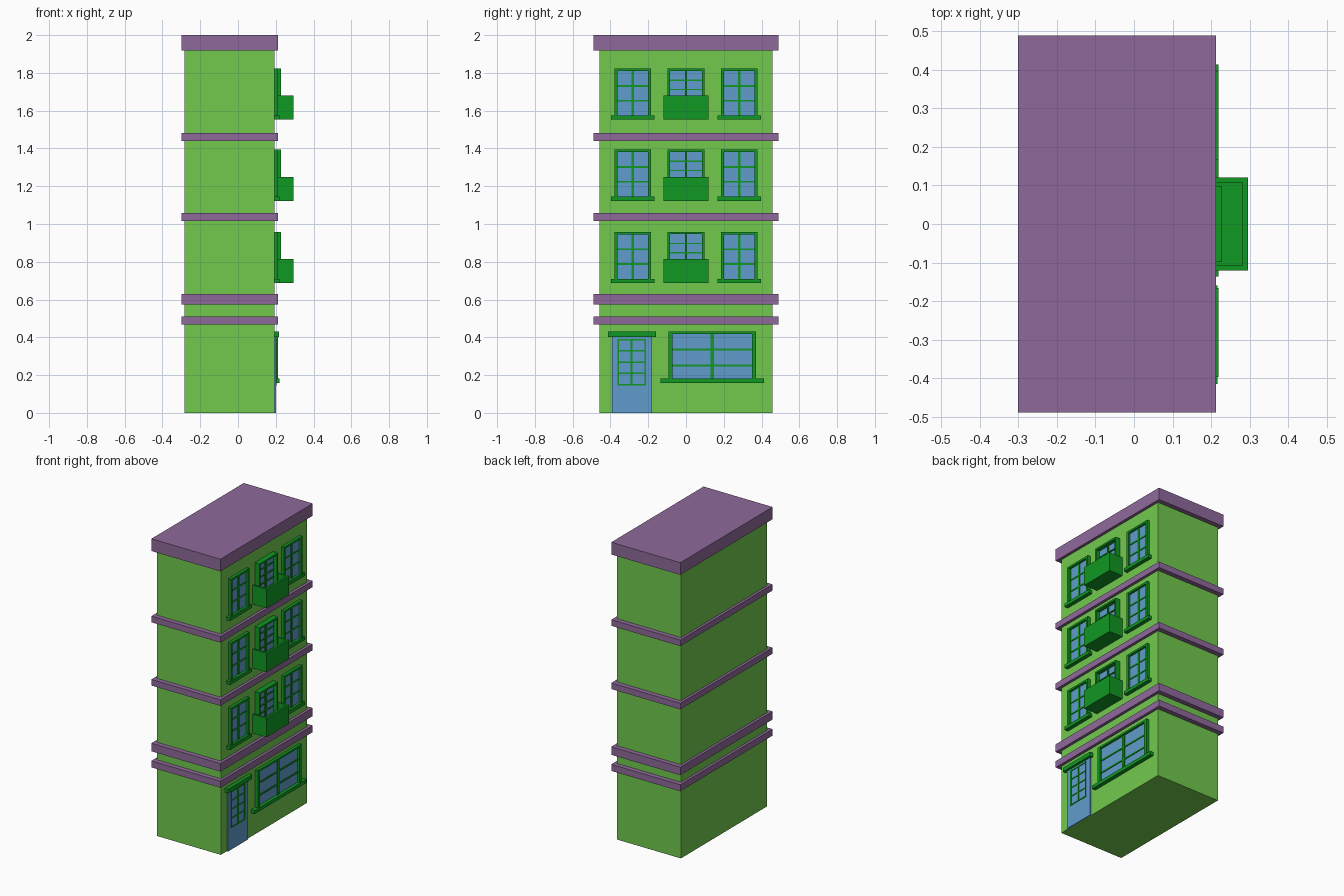
import bpy, bmesh

if "Cube" in bpy.data.objects:
    bpy.data.objects.remove(bpy.data.objects["Cube"])


def material(name, rgb):
    m = bpy.data.materials.new(name)
    m.diffuse_color = (*rgb, 1)
    m.use_nodes = True
    m.node_tree.nodes["Principled BSDF"].inputs["Base Color"].default_value = m.diffuse_color
    return m


WALL = material("lime wall", (0.168, 0.591, 0.076))
TRIM = material("purple trim", (0.275, 0.141, 0.328))
GREEN = material("dark green", (0.005, 0.314, 0.016))
BLUE = material("blue glass", (0.12, 0.333, 0.604))
FACE = 0.193  # x of the street wall


def boxes(name, mat, specs):
    """One object from boxes given as (x0, x1, y0, y1, z0, z1)."""
    bm = bmesh.new()
    for x0, x1, y0, y1, z0, z1 in specs:
        verts = bmesh.ops.create_cube(bm, size=1)["verts"]
        for v in verts:
            v.co.x = x1 if v.co.x > 0 else x0
            v.co.y = y1 if v.co.y > 0 else y0
            v.co.z = z1 if v.co.z > 0 else z0
    me = bpy.data.meshes.new(name)
    bm.to_mesh(me)
    bm.free()
    me.materials.append(mat)
    ob = bpy.data.objects.new(name, me)
    bpy.context.collection.objects.link(ob)
    return ob


def border(x, y0, y1, z0, z1, side, top):
    """Two jambs, a head and a bottom rail."""
    return [(FACE, x, y0, y0 + side, z0, z1), (FACE, x, y1 - side, y1, z0, z1),
            (FACE, x, y0 + side, y1 - side, z1 - top, z1),
            (FACE, x, y0 + side, y1 - side, z0, z0 + top)]


def bars(x, y0, y1, z0, z1, cols, rows, wide, thin):
    """Glazing bars dividing an opening into cols by rows panes."""
    out = []
    for i in range(1, cols):
        y = y0 + (y1 - y0) * i / cols
        out.append((FACE, x, y - wide / 2, y + wide / 2, z0, z1))
    for j in range(1, rows):
        z = z0 + (z1 - z0) * j / rows
        out.append((FACE, x - 0.001, y0, y1, z - thin / 2, z + thin / 2))
    return out


# Walls, cornice and floor bands
boxes("walls", WALL, [(-0.282, FACE, -0.457, 0.457, 0, 1.95)])
for name, z0, z1 in [("roof_cornice", 1.918, 2.0), ("upper_band", 1.44, 1.481),
                     ("middle_band", 1.016, 1.057), ("lower_band", 0.575, 0.629),
                     ("shop_band", 0.467, 0.511)]:
    boxes(name, TRIM, [(-0.3, 0.212, -0.489, 0.489, z0, z1)])

# Three upper floors
for floor, z in enumerate((0.687, 1.123, 1.552), 1):
    top = z + 0.271
    # Side windows with sills
    for side, y in (("left", -0.281), ("right", 0.281)):
        label = f"{side}_window_{floor}"
        a, b = y - 0.097, y + 0.097
        boxes(label + "_glass", BLUE, [(FACE, 0.198, a + 0.01, b - 0.01, z + 0.01, top - 0.01)])
        boxes(label + "_frame", GREEN, border(0.213, a, b, z + 0.01, top, 0.016, 0.013)
              + bars(0.203, a + 0.016, b - 0.016, z + 0.022, top - 0.013, 2, 3, 0.013, 0.01))
        boxes(label + "_sill", GREEN, [(FACE, 0.219, y - 0.115, y + 0.115, z, z + 0.022)])
    # Balcony window
    label = f"balcony_window_{floor}"
    boxes(label + "_glass", BLUE, [(FACE, 0.202, -0.09, 0.09, z + 0.005, top - 0.01)])
    boxes(label + "_frame", GREEN, border(0.228, -0.097, 0.097, z, top, 0.012, 0.012)
          + bars(0.21, -0.085, 0.085, z + 0.012, top - 0.012, 2, 5, 0.012, 0.007))
    # Open balcony: floor, two ends and a front
    boxes(f"balcony_{floor}", GREEN, [
        (FACE, 0.295, -0.12, 0.12, z, z + 0.015),
        (FACE, 0.295, -0.12, -0.107, z + 0.015, z + 0.127),
        (FACE, 0.295, 0.107, 0.12, z + 0.015, z + 0.127),
        (0.281, 0.295, -0.107, 0.107, z + 0.015, z + 0.127)])

# Street door with glazing grid and lintel
boxes("door", BLUE, [(FACE, 0.201, -0.393, -0.179, 0, 0.405)])
boxes("door_grid", GREEN, border(0.205, -0.362, -0.213, 0.145, 0.392, 0.008, 0.008)
      + bars(0.205, -0.358, -0.217, 0.15, 0.388, 2, 4, 0.01, 0.008))
boxes("door_lintel", GREEN, [(FACE, 0.217, -0.414, -0.159, 0.402, 0.43)])

# Shop window with sill
boxes("shop_glass", BLUE, [(FACE, 0.198, -0.085, 0.36, 0.17, 0.42)])
boxes("shop_frame", GREEN, border(0.212, -0.093, 0.371, 0.165, 0.43, 0.022, 0.013)
      + bars(0.204, -0.071, 0.349, 0.165, 0.42, 2, 3, 0.02, 0.01))
boxes("shop_sill", GREEN, [(FACE, 0.219, -0.136, 0.413, 0.158, 0.181)])
